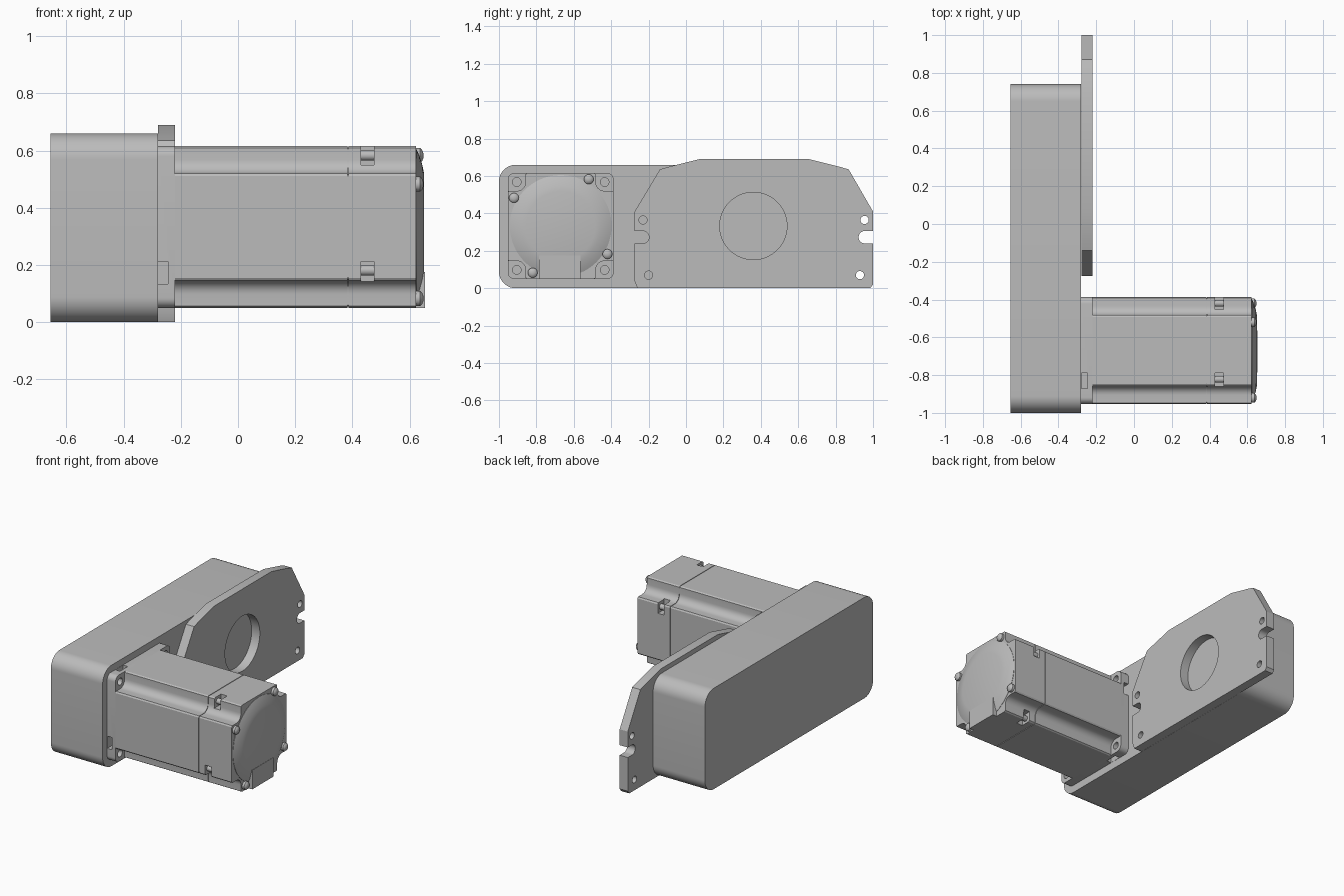
import bpy
import bmesh
from math import sin, cos, pi, radians

if "Cube" in bpy.data.objects:
    bpy.data.objects.remove(bpy.data.objects["Cube"])

grey = bpy.data.materials.new("plain_grey")
grey.use_nodes = True
grey.diffuse_color = (0.5, 0.5, 0.5, 1)
grey.node_tree.nodes["Principled BSDF"].inputs["Base Color"].default_value = (0.5, 0.5, 0.5, 1)

CY, CZ, HALF = -0.67, 0.333, 0.283  # motor axis and half width


def circle(y, z, r, n=24):
    return [(y + r * cos(2 * pi * i / n), z + r * sin(2 * pi * i / n)) for i in range(n)]


def rounded(y0, y1, z0, z1, r, n=8):
    """Rounded rectangle in the y-z plane."""
    pts = []
    for k, (y, z) in enumerate([(y1 - r, z1 - r), (y0 + r, z1 - r), (y0 + r, z0 + r), (y1 - r, z0 + r)]):
        for i in range(n + 1):
            a = (k + i / n) * pi / 2
            pts.append((y + r * cos(a), z + r * sin(a)))
    return pts


def turn(pts, k):
    """Quarter turns of motor offsets, moved to the motor axis."""
    for _ in range(k):
        pts = [(-z, y) for y, z in pts]
    return [(CY + y, CZ + z) for y, z in pts]


def loft(name, rings):
    """Solid through equal-length y-z outlines, given as (x, outline)."""
    bm = bmesh.new()
    loops = [[bm.verts.new((x, y, z)) for y, z in pts] for x, pts in rings]
    for a, b in zip(loops, loops[1:]):
        for i in range(len(a)):
            j = (i + 1) % len(a)
            bm.faces.new((a[i], a[j], b[j], b[i]))
    bm.faces.new(loops[0][::-1])
    bm.faces.new(loops[-1])
    bmesh.ops.recalc_face_normals(bm, faces=bm.faces)
    mesh = bpy.data.meshes.new(name)
    bm.to_mesh(mesh)
    bm.free()
    mesh.materials.append(grey)
    ob = bpy.data.objects.new(name, mesh)
    bpy.context.collection.objects.link(ob)
    return ob


def prism(name, pts, x0, x1):
    return loft(name, [(x0, pts), (x1, pts)])


def select(ob):
    bpy.ops.object.select_all(action='DESELECT')
    ob.select_set(True)
    bpy.context.view_layer.objects.active = ob


def cut(ob, cutters):
    for c in cutters:
        select(ob)
        mod = ob.modifiers.new("cut", 'BOOLEAN')
        mod.operation = 'DIFFERENCE'
        mod.solver = 'EXACT'
        mod.object = c
        bpy.ops.object.modifier_apply(modifier=mod.name)
        bpy.data.objects.remove(c)


# Gearbox housing
prism("gearbox_housing", rounded(-1, 0.74, 0, 0.66, 0.09, 12), -0.655, -0.28)

# Mounting plate with bore, bolt holes and edge slots
outline = [(-0.26, 0), (0.985, 0), (1, 0.02), (1, 0.41), (0.87, 0.635), (0.83, 0.647),
           (0.66, 0.69), (0.07, 0.69), (-0.1, 0.647), (-0.14, 0.635), (-0.275, 0.41), (-0.275, 0.04)]
plate = prism("mounting_plate", outline, -0.279, -0.22)
holes = [circle(0.36, 0.333, 0.18, 64)]
holes += [circle(y, z, 0.022) for y, z in [(-0.23, 0.365), (-0.2, 0.07), (0.955, 0.365), (0.93, 0.07)]]
holes += [rounded(-0.35, -0.198, 0.24, 0.306, 0.032), rounded(0.923, 1.1, 0.24, 0.306, 0.032)]
cut(plate, [prism("cutter", h, -0.35, -0.15) for h in holes])


def pocket_cutters(x0, x1):
    box = [(-0.2, 0.217), (-0.12, 0.217), (-0.12, 0.31), (-0.2, 0.31)]
    return [prism("cutter", turn(box, k), x0, x1) for k in range(4)]


# Motor flange with corner holes
flange = prism("motor_flange", rounded(CY - HALF, CY + HALF, CZ - HALF, CZ + HALF, 0.035), -0.28, -0.22)
cut(flange, [prism("cutter", turn(circle(0.235, 0.235, 0.023), k), -0.3, -0.2) for k in range(4)])
cut(flange, pocket_cutters(-0.279, -0.245))

# Motor body outline: square with a filleted notch in each corner
corner = [(HALF, 0.178), (0.277, 0.187), (0.235, 0.187)]
corner += [(0.235 - 0.048 * sin(a), 0.235 - 0.048 * cos(a)) for a in [radians(15 * i) for i in range(1, 6)]]
corner += [(0.187, 0.235), (0.187, 0.277), (0.178, HALF)]
body = [p for k in range(4) for p in turn(corner, k)]

prism("motor_stator", body, -0.22, 0.383)
prism("seam_core", [(CY + (y - CY) * 0.985, CZ + (z - CZ) * 0.985) for y, z in body], 0.38, 0.39)
bell = prism("motor_rear_bell", body, 0.387, 0.622)
cut(bell, pocket_cutters(0.43, 0.475))

# Domed rear cover with a flat cable block below it
loft("rear_dome", [(0.615, circle(CY, CZ, 0.272, 64)), (0.624, circle(CY, CZ, 0.272, 64)),
                   (0.634, circle(CY, CZ, 0.25, 64)), (0.645, circle(CY, CZ, 0.215, 64)),
                   (0.651, circle(CY, CZ, 0.185, 64))])
prism("cable_block", [(-0.785, 0.05), (-0.565, 0.05), (-0.565, 0.175), (-0.785, 0.175)], 0.61, 0.653)

# Screws around the rear cover and their shanks in the pockets
for k in range(4):
    head = [(x, turn(circle(0.15, 0.25, r), k))
            for x, r in [(0.615, 0.026), (0.637, 0.026), (0.644, 0.019), (0.648, 0.009)]]
    loft(f"cover_screw_{k + 1}", head)
    prism(f"screw_shank_{k + 1}", turn(circle(-0.152, 0.25, 0.018), k), 0.425, 0.48)

# Smooth rounded walls, sharp edges kept
for ob in bpy.context.scene.objects:
    if ob.type == 'MESH' and ob.data.materials and ob.data.materials[0] == grey:
        select(ob)
        bpy.ops.object.shade_smooth_by_angle(angle=radians(25))
